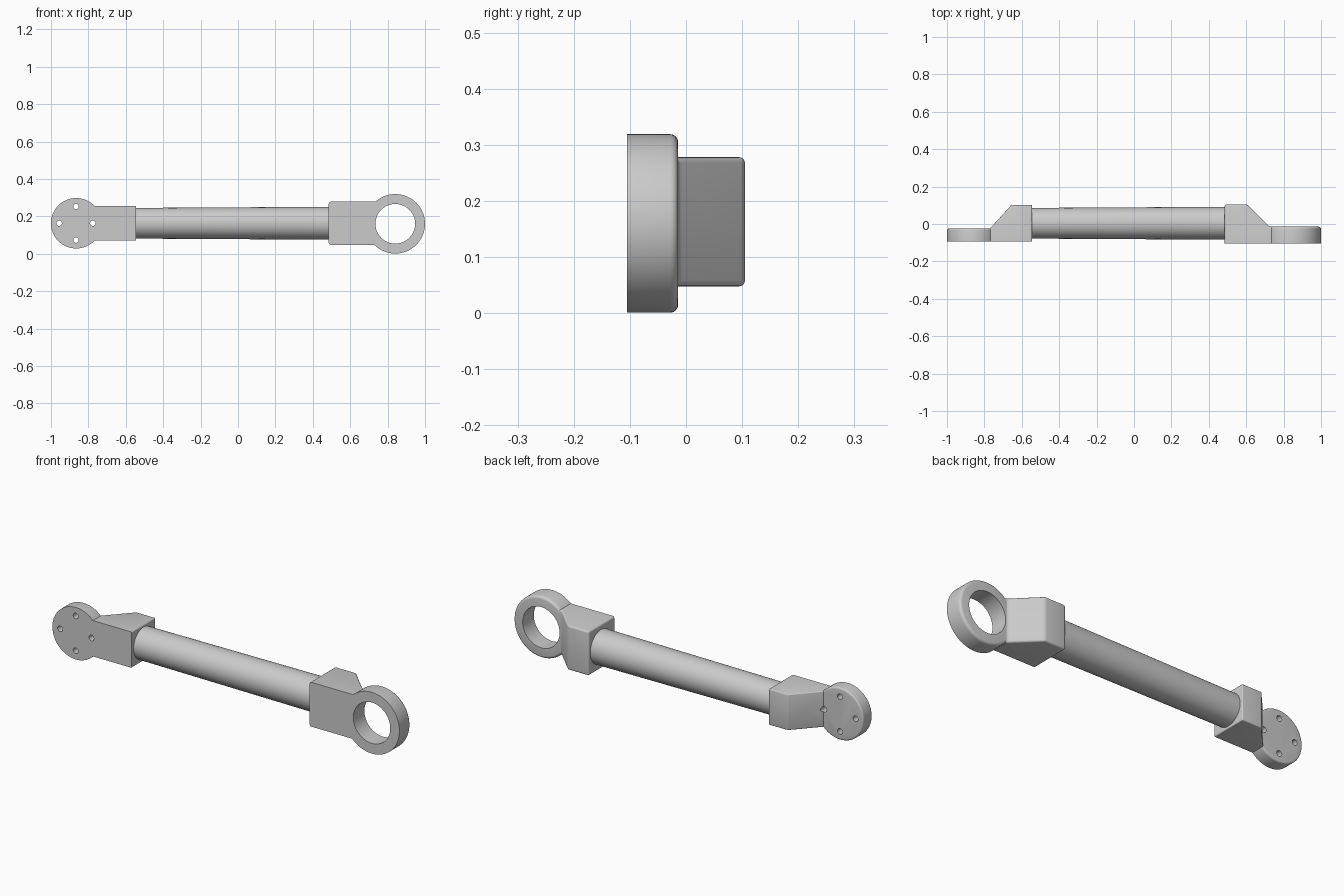
import bpy, bmesh, math
from mathutils import Matrix, Vector

cube = bpy.data.objects.get("Cube")
if cube:
    bpy.data.objects.remove(cube)

GREY = (0.6, 0.6, 0.6, 1)
metal = bpy.data.materials.new("light grey metal")
metal.use_nodes = True
metal.diffuse_color = GREY
metal.node_tree.nodes["Principled BSDF"].inputs["Base Color"].default_value = GREY
MID_Z = 0.163


def make_object(name, bm):
    bmesh.ops.recalc_face_normals(bm, faces=bm.faces)
    mesh = bpy.data.meshes.new(name)
    bm.to_mesh(mesh)
    bm.free()
    mesh.materials.append(metal)
    obj = bpy.data.objects.new(name, mesh)
    bpy.context.collection.objects.link(obj)
    return obj


def round_edges(bm, width, front):
    """Round sharp edges, leaving those on the flat front face crisp."""
    edges = [e for e in bm.edges if e.calc_face_angle(0) > 0.6
             and not all(abs(v.co.y - front) < 1e-4 for v in e.verts)]
    bmesh.ops.bevel(bm, geom=edges, offset=width, segments=4,
                    profile=0.5, affect='EDGES', clamp_overlap=True)


def disc(name, x, radius, front, back, sides=64, width=0, z=MID_Z):
    bm = bmesh.new()
    place = Matrix.Translation((x, (front + back) / 2, z)) @ Matrix.Rotation(math.pi / 2, 4, 'X')
    bmesh.ops.create_cone(bm, cap_ends=True, segments=sides, radius1=radius,
                          radius2=radius, depth=back - front, matrix=place)
    if width:
        round_edges(bm, width, front)
    return make_object(name, bm)


def block(name, outline, half_height, width, front):
    bm = bmesh.new()
    face = bm.faces.new([bm.verts.new((x, y, MID_Z - half_height)) for x, y in outline])
    new = bmesh.ops.extrude_face_region(bm, geom=[face])["geom"]
    bmesh.ops.translate(bm, vec=Vector((0, 0, half_height * 2)),
                        verts=[v for v in new if isinstance(v, bmesh.types.BMVert)])
    bmesh.ops.recalc_face_normals(bm, faces=bm.faces)
    round_edges(bm, width, front)
    return make_object(name, bm)


def combine(target, other, operation):
    mod = target.modifiers.new(operation.lower(), 'BOOLEAN')
    mod.operation = operation
    mod.solver = 'EXACT'
    mod.object = other
    bpy.context.view_layer.objects.active = target
    bpy.ops.object.modifier_apply(modifier=mod.name)
    bpy.data.objects.remove(other)


# Bolted end: wedge block, round flange and four bolt holes
F = -0.093
bolt_end = block("bolt_end", [(-0.545, F), (-0.545, 0.102), (-0.655, 0.102),
                              (-0.772, -0.026), (-0.772, F)], 0.093, 0.005, F)
combine(bolt_end, disc("flange", -0.865, 0.135, F, -0.025, width=0.008), 'UNION')
for i in range(4):
    a = i * math.pi / 2
    combine(bolt_end, disc("bolt_hole", -0.866 + 0.09 * math.cos(a), 0.0145, -0.2, 0.05,
                           24, z=MID_Z + 0.09 * math.sin(a)), 'DIFFERENCE')

# Ring end: wedge block with a large eye
F = -0.105
ring_end = block("ring_end", [(0.485, F), (0.485, 0.105), (0.605, 0.105),
                              (0.725, -0.015), (0.745, -0.015), (0.745, F)], 0.115, 0.01, F)
combine(ring_end, disc("ring", 0.841, 0.159, F, -0.014, 80, 0.014, 0.16), 'UNION')
combine(ring_end, disc("eye", 0.841, 0.106, -0.2, 0.1, z=0.16), 'DIFFERENCE')

# Slightly tapered shaft joining both blocks
bm = bmesh.new()
place = Matrix.Translation((-0.03, 0.004, MID_Z)) @ Matrix.Rotation(math.pi / 2, 4, 'Y')
bmesh.ops.create_cone(bm, cap_ends=True, segments=48, radius1=0.082,
                      radius2=0.088, depth=1.05, matrix=place)
shaft = make_object("shaft", bm)

# Smooth curved surfaces, crisp corners
for obj in (bolt_end, ring_end, shaft):
    bpy.ops.object.select_all(action='DESELECT')
    obj.select_set(True)
    bpy.context.view_layer.objects.active = obj
    bpy.ops.object.shade_smooth_by_angle(angle=math.radians(30))
